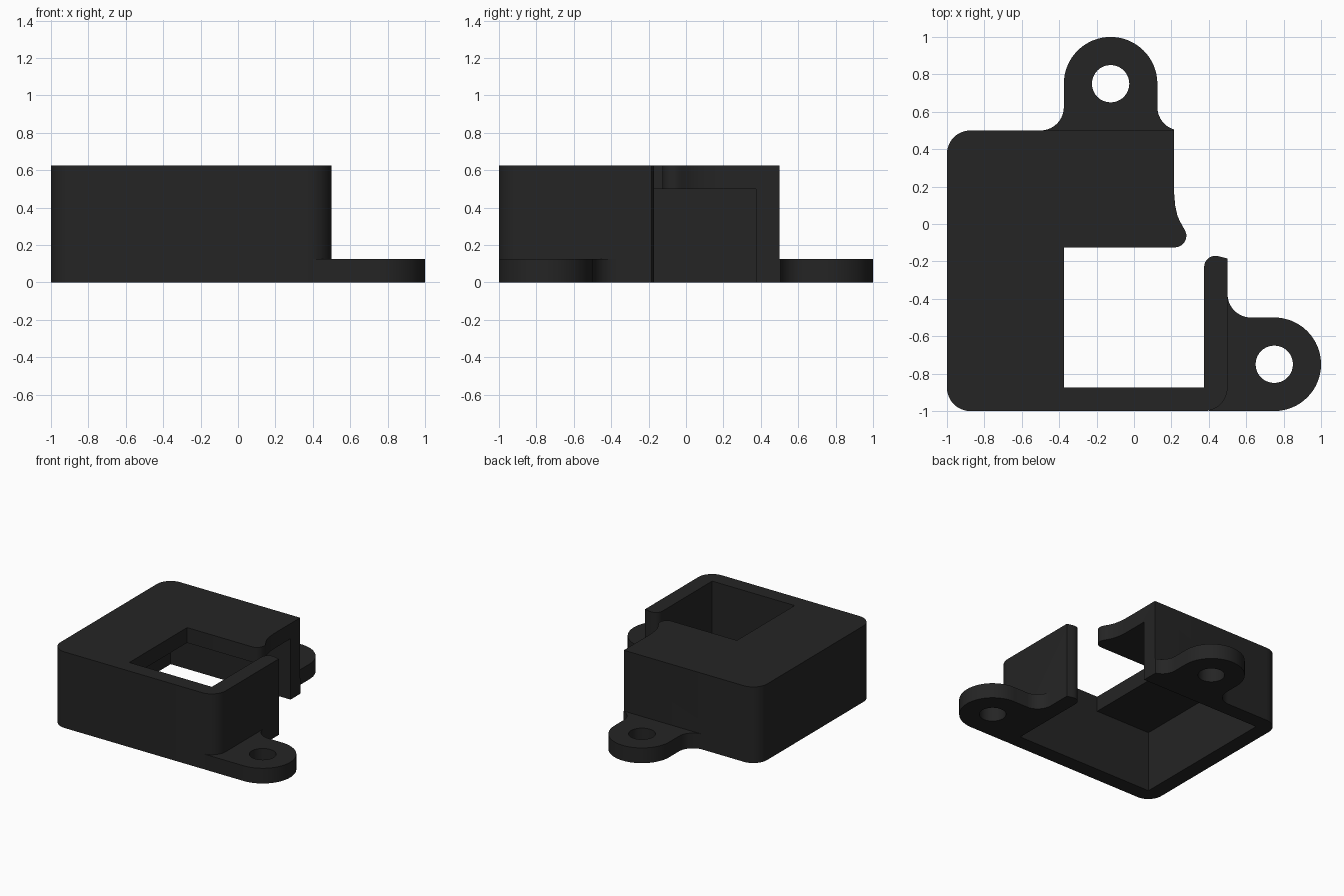
import bpy, bmesh
from math import cos, sin, radians

if "Cube" in bpy.data.objects:
    bpy.data.objects.remove(bpy.data.objects["Cube"])

WALL, TAB_H, ROOF_Z, TOP_Z = 0.125, 0.125, 0.5, 0.625

black = bpy.data.materials.new("black plastic")
black.diffuse_color = (0.018, 0.018, 0.018, 1)
black.use_nodes = True
black.node_tree.nodes["Principled BSDF"].inputs["Base Color"].default_value = black.diffuse_color


def arc(cx, cy, r, a0, a1, n=10):
    """Points on a circle from angle a0 to a1 in degrees."""
    angles = [radians(a0 + (a1 - a0) * i / n) for i in range(n + 1)]
    return [(cx + r * cos(a), cy + r * sin(a)) for a in angles]


def prism(name, outline, z0, z1):
    """Extrude a plan outline from z0 to z1."""
    bm = bmesh.new()
    face = bm.faces.new([bm.verts.new((x, y, z0)) for x, y in outline])
    ext = bmesh.ops.extrude_face_region(bm, geom=[face])
    top = [v for v in ext["geom"] if isinstance(v, bmesh.types.BMVert)]
    bmesh.ops.translate(bm, verts=top, vec=(0, 0, z1 - z0))
    bmesh.ops.recalc_face_normals(bm, faces=bm.faces)
    mesh = bpy.data.meshes.new(name)
    bm.to_mesh(mesh)
    bm.free()
    mesh.materials.append(black)
    obj = bpy.data.objects.new(name, mesh)
    bpy.context.collection.objects.link(obj)
    return obj


def combine(target, other, operation):
    """Apply a boolean and discard the second object."""
    other.hide_render = True
    mod = target.modifiers.new(operation, "BOOLEAN")
    mod.operation, mod.object, mod.solver = operation, other, "EXACT"
    bpy.context.view_layer.objects.active = target
    bpy.ops.object.modifier_apply(modifier=mod.name)
    bpy.data.objects.remove(other)


# Housing outline: rounded box with a square opening and a broken-out corner
outline = arc(0.375, -0.875, 0.125, 0, -90)
outline += arc(-0.875, -0.875, 0.125, 270, 180)
outline += arc(-0.875, 0.375, 0.125, 180, 90)
outline += [(0.215, 0.5), (0.215, 0.16), (0.22, 0.1), (0.232, 0.045), (0.245, 0.015),
            (0.262, -0.015)]
outline += arc(0.218, -0.063, 0.062, 22, -90, 8)
outline += [(-0.375, -0.125), (-0.375, -0.875), (0.375, -0.875)]
outline += arc(0.435, -0.23, 0.06, 180, 80, 8)
outline += [(0.475, -0.178), (0.5, -0.185)]
case = prism("case", outline, 0, TOP_Z)

# Hollow interior, open underneath
lo, hi = -1 + WALL, 0.5 - WALL
cavity = prism("cavity", [(lo, lo), (hi, lo), (hi, hi), (lo, hi)], -0.1, ROOF_Z)
combine(case, cavity, "DIFFERENCE")

# Back mounting tab, with flared base
back_tab = [(-0.5, 0.45), (-0.5, 0.5)]
back_tab += arc(-0.5, 0.625, 0.125, -90, 0)
back_tab += arc(-0.125, 0.75, 0.25, 180, 0, 32)
back_tab += arc(0.25, 0.625, 0.125, 180, 253.7)
back_tab += [(0.215, 0.45)]

# Right mounting tab, flush with the front wall
right_tab = [(0.4, -1)] + arc(0.75, -0.75, 0.25, -90, 90, 32)
right_tab += arc(0.625, -0.375, 0.125, 270, 180) + [(0.4, -0.375)]

# Join each tab to the case and drill its screw hole
for name, shape, cx, cy in (("back_tab", back_tab, -0.125, 0.75),
                            ("right_tab", right_tab, 0.75, -0.75)):
    combine(case, prism(name, shape, 0, TAB_H), "UNION")
    hole = prism("screw_hole", arc(cx, cy, 0.1, 0, 360, 32)[:-1], -0.1, 0.3)
    combine(case, hole, "DIFFERENCE")

case.select_set(True)
bpy.ops.object.shade_smooth_by_angle(angle=radians(30))
